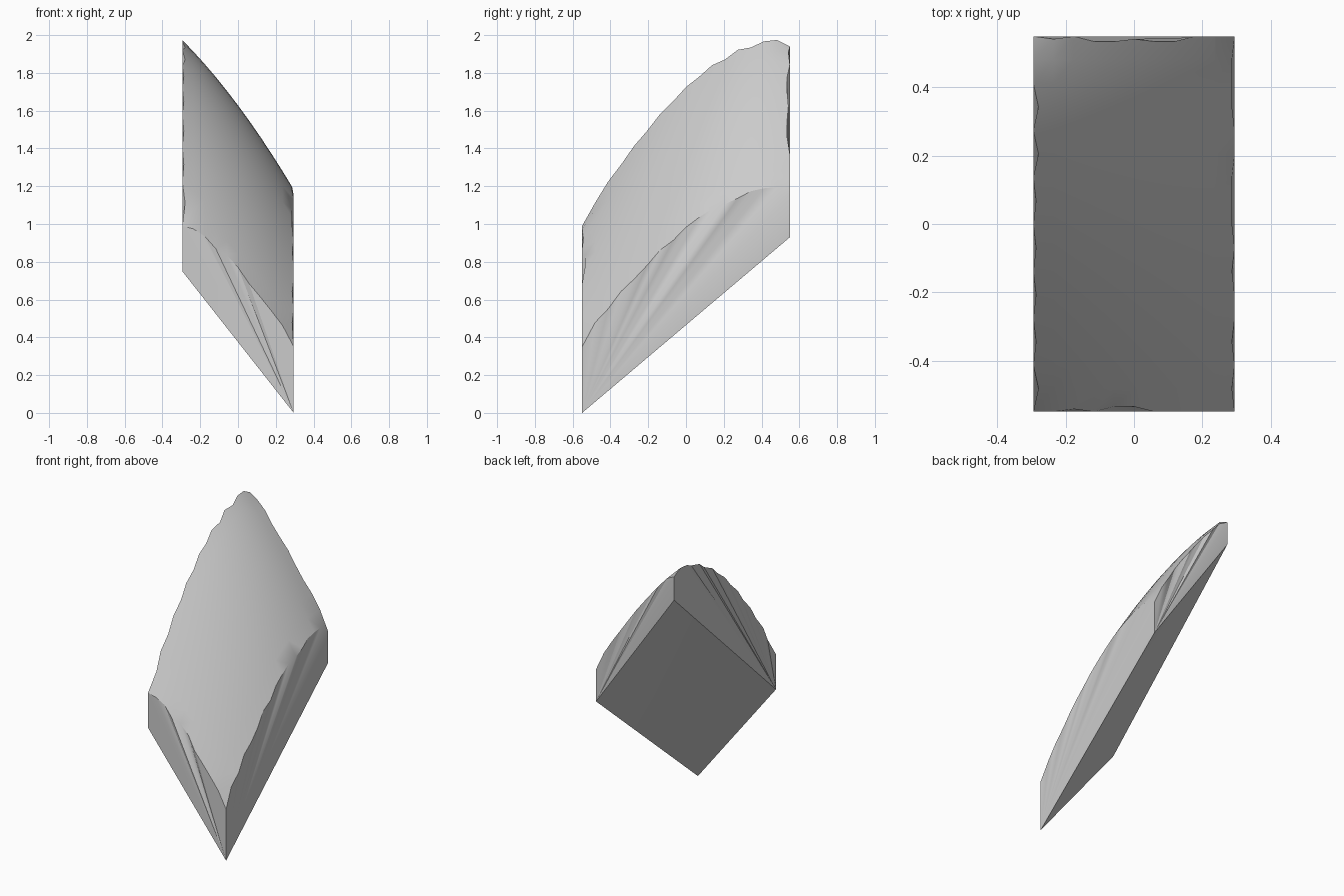
import bpy, bmesh, random
from mathutils import Vector

if "Cube" in bpy.data.objects:
    bpy.data.objects.remove(bpy.data.objects["Cube"])

random.seed(4)
HX, HY = 0.295, 0.55      # half width and half depth
NX, NY = 10, 16           # cells across the curved face


def blend(u, v, fr_l, fr_r, bk_l, bk_r):
    """Bilinear height from the four corners; u, v run from -1 to 1."""
    a, b = (u + 1) / 2, (v + 1) / 2
    front = fr_l + (fr_r - fr_l) * a
    back = bk_l + (bk_r - bk_l) * a
    return front + (back - front) * b


def top_height(u, v):
    lengthwise = (0.21 - 0.02 * u) * (1 - v * v) * (1 + 0.2 * v)
    return blend(u, v, 1.02, 0.38, 1.97, 1.18) + lengthwise + 0.05 * (1 - u * u)


bm = bmesh.new()

# Curved upper face, with a slightly chipped rim
grid = []
for j in range(NY + 1):
    row = []
    for i in range(NX + 1):
        u, v = 2 * i / NX - 1, 2 * j / NY - 1
        on_x, on_y = i in (0, NX), j in (0, NY)
        drop = 0.03 if on_x and on_y else 0
        if on_x != on_y:
            chip = random.choice((0, 0, 0.008, 0.015))
            u -= u * chip / HX if on_x else 0
            v -= v * chip / HY if on_y else 0
        row.append(bm.verts.new((u * HX, v * HY, top_height(u, v) - drop)))
    grid.append(row)
for j in range(NY):
    for i in range(NX):
        f = bm.faces.new((grid[j][i], grid[j][i + 1], grid[j + 1][i + 1], grid[j + 1][i]))
        f.smooth = True

# Flat sloping underside
base = [bm.verts.new((x * HX, y * HY, blend(x, y, 0.75, 0, 1.78, 0.93)))
        for x, y in ((-1, -1), (1, -1), (1, 1), (-1, 1))]
middle = bm.verts.new(sum((b.co for b in base), Vector()) / 4)
for k in range(4):
    bm.faces.new((base[(k + 1) % 4], base[k], middle))

# Side walls, each fanned out from one lower corner
left, right = [r[0] for r in grid], [r[-1] for r in grid]
walls = ((base[1], base[0], grid[0][::-1]), (base[1], base[2], right),
         (base[2], base[3], grid[-1][::-1]), (base[0], base[3], left))
for hub, far, rim in walls:
    for a, b in zip(rim, rim[1:]):
        bm.faces.new((hub, a, b))
    bm.faces.new((hub, rim[-1], far))

bmesh.ops.recalc_face_normals(bm, faces=bm.faces)
mesh = bpy.data.meshes.new("curved_shard")
bm.to_mesh(mesh)
bm.free()
shard = bpy.data.objects.new("curved_shard", mesh)
bpy.context.collection.objects.link(shard)

# Plain grey material
grey = bpy.data.materials.new("plain_grey")
grey.use_nodes = True
colour = (0.6, 0.6, 0.6, 1)
grey.diffuse_color = colour
grey.node_tree.nodes["Principled BSDF"].inputs["Base Color"].default_value = colour
mesh.materials.append(grey)

bpy.context.view_layer.objects.active = shard
shard.select_set(True)
bpy.ops.object.shade_smooth_by_angle(angle=0.5)
